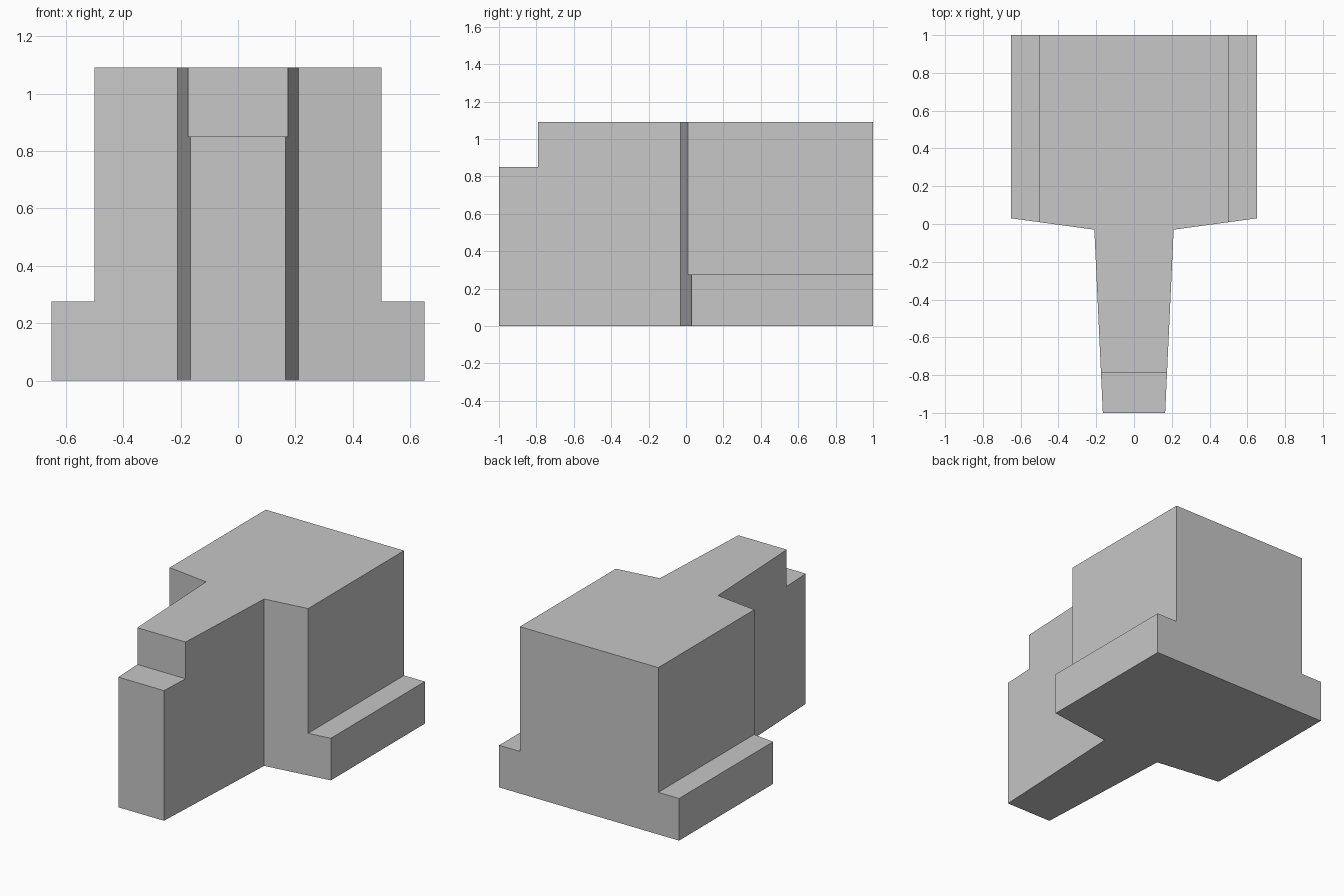
import bpy
import bmesh
from mathutils import Matrix, Vector

cube = bpy.data.objects.get("Cube")
if cube:
    bpy.data.objects.remove(cube, do_unlink=True)

HEIGHT = 1.09
LEDGE_X, LEDGE_Z = 0.5, 0.275
STEP_Y, STEP_Z = -0.79, 0.85

# One plain grey for the whole solid
grey = bpy.data.materials.new("plain_grey")
grey.use_nodes = True
colour = (0.57, 0.57, 0.57, 1)
grey.diffuse_color = colour
grey.node_tree.nodes["Principled BSDF"].inputs["Base Color"].default_value = colour


def add_object(name, bm):
    mesh = bpy.data.meshes.new(name)
    bmesh.ops.recalc_face_normals(bm, faces=bm.faces)
    bm.to_mesh(mesh)
    bm.free()
    mesh.materials.append(grey)
    obj = bpy.data.objects.new(name, mesh)
    bpy.context.collection.objects.link(obj)
    return obj


def cutter_box(name, low, high):
    low, high = Vector(low), Vector(high)
    bm = bmesh.new()
    bmesh.ops.create_cube(bm, size=1, matrix=Matrix.Translation((low + high) / 2)
                          @ Matrix.Diagonal((*(high - low), 1)))
    obj = add_object(name, bm)
    obj.hide_render = True
    return obj


# Main body: wide rear block with a tapering front nose, extruded upward
half = [(0.165, -1), (0.21, -0.03), (0.65, 0.03), (0.65, 1)]
outline = half + [(-x, y) for x, y in reversed(half)]
bm = bmesh.new()
base = bm.faces.new([bm.verts.new((x, y, 0)) for x, y in outline])
top = bmesh.ops.extrude_face_region(bm, geom=[base])["geom"]
bmesh.ops.translate(bm, vec=(0, 0, HEIGHT),
                    verts=[v for v in top if isinstance(v, bmesh.types.BMVert)])
body = add_object("stepped_body", bm)

# Side ledges and the step at the tip of the nose
cutters = [
    cutter_box("left_ledge_cutter", (LEDGE_X, -0.5, LEDGE_Z), (1, 1.5, 2)),
    cutter_box("right_ledge_cutter", (-1, -0.5, LEDGE_Z), (-LEDGE_X, 1.5, 2)),
    cutter_box("nose_step_cutter", (-0.4, -1.5, STEP_Z), (0.4, STEP_Y, 2)),
]
for cutter in cutters:
    cut = body.modifiers.new(cutter.name, "BOOLEAN")
    cut.operation = "DIFFERENCE"
    cut.solver = "EXACT"
    cut.object = cutter

# Bake the cuts and remove the cutters
bpy.context.view_layer.update()
graph = bpy.context.evaluated_depsgraph_get()
finished = bpy.data.meshes.new_from_object(body.evaluated_get(graph))
body.modifiers.clear()
body.data = finished
for cutter in cutters:
    bpy.data.objects.remove(cutter, do_unlink=True)
